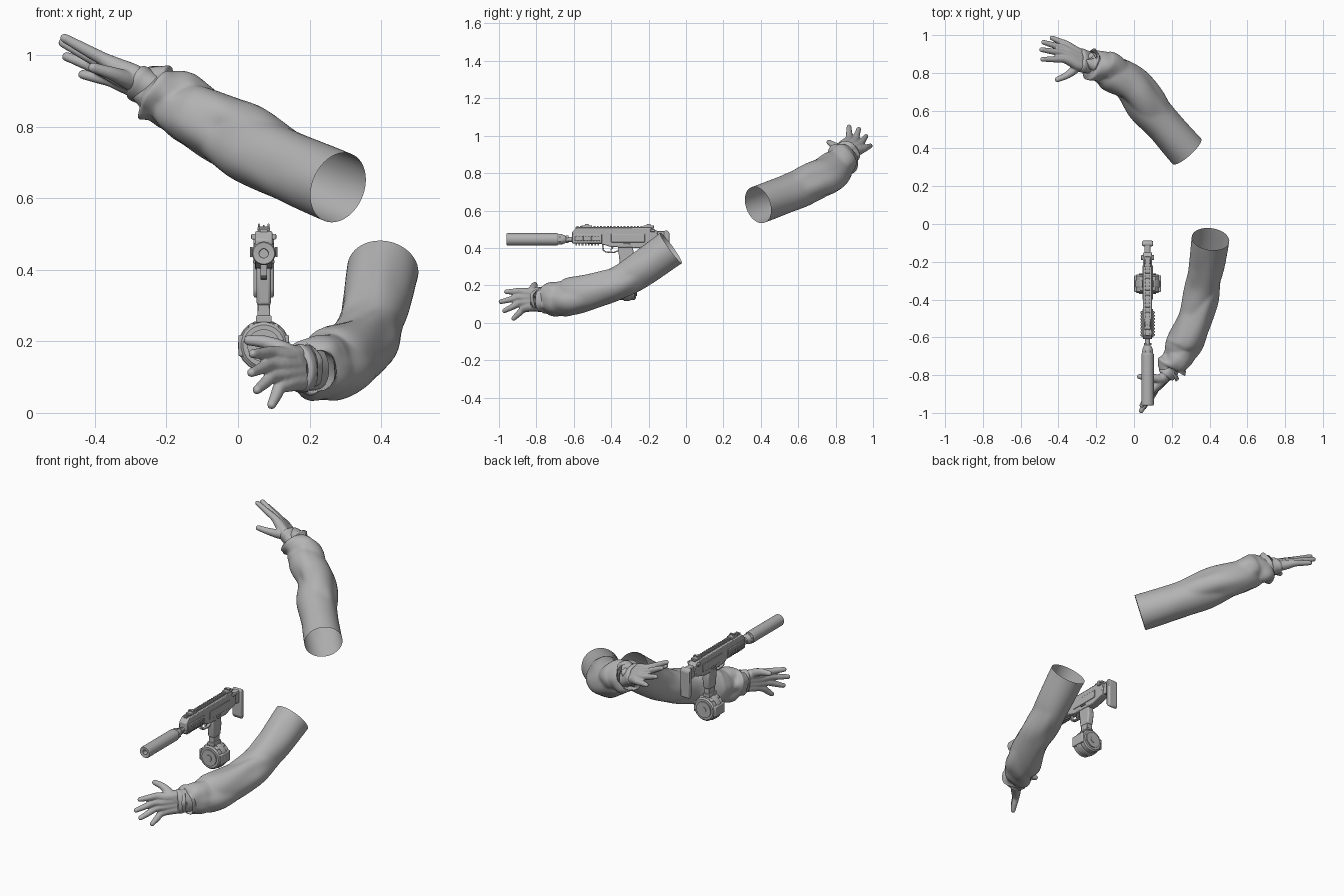
import bpy, bmesh, math
from mathutils import Vector, noise

cube = bpy.data.objects.get("Cube")
if cube:
    bpy.data.objects.remove(cube)

grey = bpy.data.materials.new("plain grey")
grey.use_nodes = True
grey.diffuse_color = (0.45, 0.45, 0.45, 1)
grey.node_tree.nodes["Principled BSDF"].inputs["Base Color"].default_value = (0.45, 0.45, 0.45, 1)


def finish(name, bm, smooth=40, bevel=0):
    bmesh.ops.recalc_face_normals(bm, faces=bm.faces)
    mesh = bpy.data.meshes.new(name)
    bm.to_mesh(mesh)
    bm.free()
    mesh.materials.append(grey)
    ob = bpy.data.objects.new(name, mesh)
    bpy.context.collection.objects.link(ob)
    if bevel:
        mod = ob.modifiers.new("bevel", "BEVEL")
        mod.width, mod.segments = bevel, 2
    bpy.ops.object.select_all(action="DESELECT")
    ob.select_set(True)
    bpy.context.view_layer.objects.active = ob
    if smooth:
        bpy.ops.object.shade_smooth_by_angle(angle=math.radians(smooth))
    return ob


def spline(points, steps):
    """Catmull-Rom curve through tuples of any length."""
    p = [Vector(points[0])] + [Vector(q) for q in points] + [Vector(points[-1])]
    out = []
    for i in range(1, len(p) - 2):
        a, b, c, d = p[i - 1:i + 3]
        for k in range(steps):
            t = k / steps
            out.append(b + (c - a) * (t / 2) + (a * 2 - b * 5 + c * 4 - d) * (t * t / 2)
                       + (b * 3 - a - c * 3 + d) * (t ** 3 / 2))
    return out + [p[-1]]


def loft(name, control, ref, squash=1, fold=0, seed=0, sides=48):
    """Open tube through (x, y, z, radius) points, with optional cloth folds."""
    path = spline(control, 10)
    bm = bmesh.new()
    rings = []
    last = len(path) - 1
    for i, p in enumerate(path):
        tangent = (path[min(i + 1, last)] - path[max(i - 1, 0)]).to_3d().normalized()
        u = (ref - tangent * ref.dot(tangent)).normalized()
        v = tangent.cross(u)
        s = i / last
        ring = []
        for k in range(sides):
            a = math.tau * k / sides
            lump = noise.noise(Vector((math.cos(a) * 1.3, math.sin(a) * 1.3, s * 6 + seed)))
            crease = abs(math.sin(11 * s + 1.3 * math.sin(a + seed) + 0.5 * lump)) - 0.65
            r = p[3] + fold * min(1, s * 4) * (0.5 + 0.5 * s) * (lump + 0.8 * crease)
            ring.append(bm.verts.new(p.to_3d() + (u * math.cos(a) + v * squash * math.sin(a)) * r))
        rings.append(ring)
    for r0, r1 in zip(rings, rings[1:]):
        for k in range(sides):
            j = (k + 1) % sides
            bm.faces.new((r0[k], r0[j], r1[j], r1[k]))
    return finish(name, bm, 60)


def hand(name, wrist, inner, knuckles, tips, thumb):
    """Gloved hand: chains of balls fused into one skin."""
    wrist, inner = Vector(wrist), Vector(inner)
    across = (Vector(knuckles[0]) - Vector(knuckles[3])).normalized()
    chains = []
    for i, (kn, tip) in enumerate(zip(knuckles, tips)):
        off = across * (0.036 - 0.024 * i)
        kn, tip = Vector(kn), Vector(tip)
        tip = tip - (tip - kn).normalized() * 0.012
        chains.append([(*(inner + off), 0.03), (*(wrist + off), 0.03),
                       (*(wrist.lerp(kn, 0.55) + off * 0.3), 0.027), (*kn, 0.02),
                       (*kn.lerp(tip, 0.5), 0.017), (*tip, 0.0135)])
    chains.append([(*wrist, 0.03), *thumb])
    bm = bmesh.new()
    for chain in chains:
        for p in spline(chain, 7):
            ball = bmesh.ops.create_icosphere(bm, subdivisions=2, radius=p[3])
            bmesh.ops.translate(bm, verts=ball["verts"], vec=p.to_3d())
    ob = finish(name, bm, 0)
    skin = ob.modifiers.new("skin", "REMESH")
    skin.mode, skin.voxel_size, skin.use_smooth_shade = "VOXEL", 0.0045, True
    relax = ob.modifiers.new("relax", "SMOOTH")
    relax.factor, relax.iterations = 0.5, 4
    # Rolled band of the glove at the wrist
    back = inner.lerp(wrist, -0.2)
    loft(name + "_cuff", [(*back, 0.062), (*inner.lerp(wrist, 0.5), 0.064),
                          (*inner.lerp(wrist, 0.8), 0.067), (*wrist, 0.064),
                          (*inner.lerp(wrist, 1.1), 0.05)], across, 0.72)


# Left arm, reaching forward
loft("left_sleeve", [(.405, -.08, .40, .1), (.385, -.22, .30, .094), (.365, -.33, .227, .092),
                     (.33, -.46, .178, .092), (.278, -.61, .138, .1), (.245, -.68, .13, .088),
                     (.215, -.735, .128, .082), (.198, -.762, .127, .077), (.198, -.764, .127, .062)],
     Vector((1, 0, 0)), fold=.019, seed=2)
hand("left_hand", (.17, -.80, .125), (.21, -.745, .128),
     [(.095, -.88, .168), (.09, -.895, .135), (.098, -.89, .103), (.118, -.87, .072)],
     [(.035, -.97, .165), (.032, -1.0, .11), (.048, -.98, .06), (.09, -.93, .015)],
     [(.145, -.82, .165, .027), (.085, -.812, .195, .02), (.03, -.808, .203, .015)])

# Right arm, raised behind
loft("right_sleeve", [(.28, .385, .63, .101), (.16, .52, .68, .1), (.065, .635, .73, .103),
                      (-.02, .74, .775, .1), (-.115, .805, .835, .094), (-.17, .83, .863, .086),
                      (-.215, .85, .885, .082), (-.235, .857, .896, .076), (-.237, .858, .897, .06)],
     Vector((0, 0, 1)), fold=.019, seed=7)
hand("right_hand", (-.285, .868, .925), (-.23, .853, .892),
     [(-.375, .872, .988), (-.382, .905, .978), (-.376, .932, .957), (-.355, .95, .93)],
     [(-.495, .872, 1.053), (-.5, .925, 1.04), (-.49, .965, 1.0), (-.445, .99, .948)],
     [(-.305, .83, .93, .027), (-.35, .79, .948, .02), (-.405, .765, .965, .015)])

GUN_X, BORE_Z = 0.072, 0.446


def plate(name, outline, width, x=0, bevel=.004):
    """Side outline in (y, z) given a width across x."""
    bm = bmesh.new()
    face = bm.faces.new([bm.verts.new((GUN_X + x - width / 2, y, z)) for y, z in outline])
    side = bmesh.ops.extrude_face_region(bm, geom=[face])["geom"]
    bmesh.ops.translate(bm, vec=(width, 0, 0), verts=[g for g in side if isinstance(g, bmesh.types.BMVert)])
    return finish(name, bm, 30, bevel)


def block(name, y0, y1, z0, z1, width, x=0, bevel=.003):
    return plate(name, [(y0, z0), (y1, z0), (y1, z1), (y0, z1)], width, x, bevel)


def turned(name, profile, z, sides=32):
    """Lathe of (y, radius) points around an axis along y."""
    bm = bmesh.new()
    rings = [[bm.verts.new((GUN_X + r * math.cos(math.tau * (k + .5) / sides), y,
                            z + r * math.sin(math.tau * (k + .5) / sides))) for k in range(sides)]
             for y, r in profile]
    for r0, r1 in zip(rings, rings[1:]):
        for k in range(sides):
            j = (k + 1) % sides
            bm.faces.new((r0[k], r0[j], r1[j], r1[k]))
    bm.faces.new(rings[0])
    bm.faces.new(rings[-1])
    return finish(name, bm, 30)


# Suppressor, muzzle and barrel
turned("suppressor", [(-.90, .012), (-.958, .013), (-.96, .03), (-.955, .033), (-.69, .033), (-.685, .03)], BORE_Z)
turned("muzzle_collar", [(-.69, .028), (-.665, .028), (-.645, .02), (-.64, .013), (-.56, .013)], BORE_Z)
for y in (-.675, -.635):
    turned("muzzle_ring", [(y - .006, .031), (y + .006, .031)] if y < -.65 else [(y - .006, .021), (y + .006, .021)], BORE_Z, 8)

# Receiver, handguard and stock
plate("receiver", [(-.61, .485), (-.61, .425), (-.45, .42), (-.40, .405), (-.25, .40), (-.16, .425),
                   (-.15, .49), (-.19, .508), (-.585, .508)], .048)
block("handguard", -.60, -.45, .425, .475, .056)
plate("stock_arm", [(-.17, .43), (-.10, .41), (-.10, .49), (-.17, .49)], .032)
plate("butt_plate", [(-.118, .34), (-.105, .32), (-.09, .325), (-.088, .48), (-.10, .495), (-.118, .49)], .058, bevel=.007)
for side in (-1, 1):
    block("side_rail", -.595, -.46, .438, .462, .008, side * .03, .001)
    for i in range(8):
        block("side_rail_tooth", -.592 + i * .017, -.583 + i * .017, .436, .464, .006, side * .035, .001)
    block("receiver_panel", -.40, -.22, .43, .475, .005, side * .0255, .002)
    block("selector_lever", -.335, -.30, .418, .426, .008, side * .026, .002)
    block("charging_wing", -.19, -.165, .485, .50, .014, side * .028, .003)

# Top and lower rails with their teeth, and the folding sights
block("top_rail", -.59, -.17, .505, .513, .022, 0, .001)
for i in range(23):
    block("top_rail_tooth", -.585 + i * .018, -.575 + i * .018, .512, .518, .026, 0, .001)
for i in range(8):
    block("lower_rail_tooth", -.592 + i * .017, -.583 + i * .017, .413, .428, .03, 0, .001)
for y in (-.53, -.20):
    block("sight_base", y - .028, y + .028, .508, .521, .034)
    for side in (-1, 1):
        plate("sight_ear", [(y - .016, .515), (y + .016, .515), (y + .008, .529), (y - .008, .529)], .006, side * .013, .002)
    block("sight_post", y - .004, y + .004, .515, .525, .005, 0, .001)

# Grip, trigger and guard
plate("grip", [(-.365, .41), (-.352, .30), (-.288, .30), (-.278, .36), (-.285, .41)], .04, bevel=.008)
guard = [(-.45, .425), (-.445, .385), (-.43, .375), (-.385, .372), (-.355, .385)]
for (y0, z0), (y1, z1) in zip(guard, guard[1:]):
    length = math.hypot(y1 - y0, z1 - z0)
    ny, nz = -(z1 - z0) / length * .007, (y1 - y0) / length * .007
    plate("trigger_guard", [(y0, z0), (y1, z1), (y1 + ny, z1 + nz), (y0 + ny, z0 + nz)], .018, bevel=.001)
plate("trigger", [(-.395, .415), (-.405, .388), (-.398, .386), (-.383, .415)], .01, bevel=.001)

# Magazine neck and drum
block("magazine_neck", -.347, -.293, .22, .31, .034)
block("neck_collar", -.353, -.287, .252, .272, .044)
DRUM_Z = .188
turned("drum", [(-.365, .058), (-.358, .066), (-.275, .066), (-.268, .058)], DRUM_Z, 24)
turned("drum_rim", [(-.335, .069), (-.33, .072), (-.303, .072), (-.298, .069)], DRUM_Z, 24)
for y0, y1 in ((-.371, -.364), (-.269, -.262)):
    turned("drum_cover", [(y0, .046), (y1, .046)], DRUM_Z, 24)
    turned("drum_hub", [(y0 - .003, .018), (y1 + .003, .018)], DRUM_Z, 16)
for side in (-1, 1):
    block("drum_lug", -.36, -.272, DRUM_Z - .03, DRUM_Z + .03, .02, side * .061, .005)
    block("drum_shoulder", -.355, -.278, DRUM_Z + .028, DRUM_Z + .062, .03, side * .028, .008)
